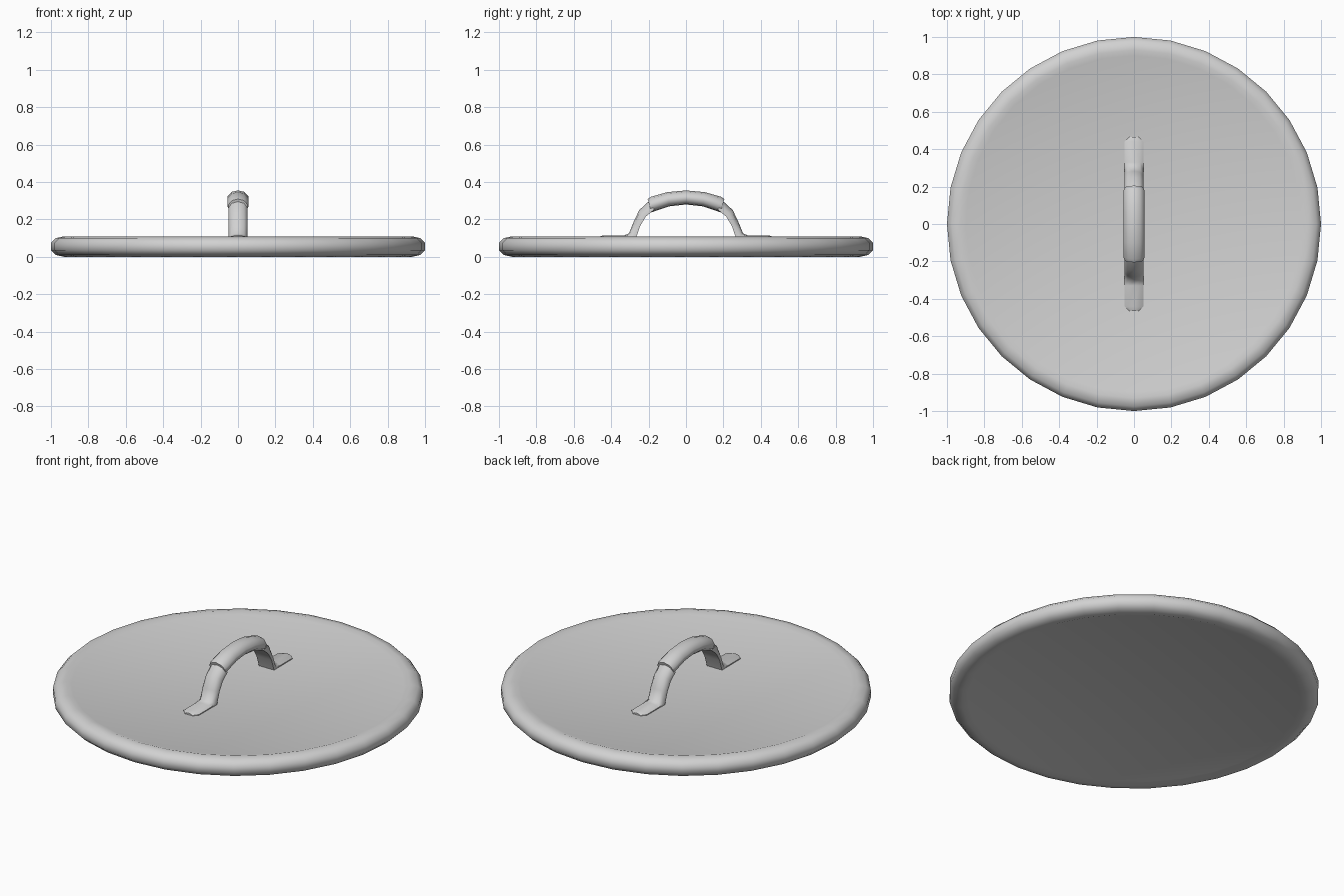
import bpy, bmesh, math
from mathutils import Vector

cube = bpy.data.objects.get("Cube")
if cube:
    bpy.data.objects.remove(cube, do_unlink=True)

metal = bpy.data.materials.new("light_grey_metal")
metal.use_nodes = True
grey = (0.64, 0.64, 0.64, 1)
metal.diffuse_color = grey
metal.node_tree.nodes["Principled BSDF"].inputs["Base Color"].default_value = grey


def finish(name, bm, angle):
    bmesh.ops.recalc_face_normals(bm, faces=bm.faces)
    mesh = bpy.data.meshes.new(name)
    bm.to_mesh(mesh)
    bm.free()
    obj = bpy.data.objects.new(name, mesh)
    bpy.context.collection.objects.link(obj)
    mesh.materials.append(metal)
    bpy.ops.object.select_all(action='DESELECT')
    obj.select_set(True)
    bpy.context.view_layer.objects.active = obj
    bpy.ops.object.shade_smooth_by_angle(angle=math.radians(angle))
    return obj


def bridge(bm, loops, closed=True):
    for a, b in zip(loops, loops[1:]):
        n = len(a)
        for i in range(n):
            bm.faces.new((a[i], a[(i + 1) % n], b[(i + 1) % n], b[i]))


# Lid plate: a rounded rim around shallow recessed discs above and below
SIDES = 32
HEIGHT = 0.11
upper = [(0.9, 0.1), (0.93, HEIGHT), (0.975, 0.1), (1.0, 0.075)]
profile = upper + [(r, HEIGHT - z) for r, z in reversed(upper)]
bm = bmesh.new()
rings = []
for r, z in profile:
    angles = [math.tau * i / SIDES for i in range(SIDES)]
    rings.append([bm.verts.new((r * math.cos(a), r * math.sin(a), z)) for a in angles])
bridge(bm, rings)
for ring, z in ((rings[0], 0.096), (rings[-1], HEIGHT - 0.096)):
    hub = bm.verts.new((0, 0, z))
    for i in range(SIDES):
        bm.faces.new((hub, ring[i], ring[(i + 1) % SIDES]))
finish("lid_plate", bm, 60)


def sweep(name, stations, section):
    """Sweep a section along stations of (outer y, z), (inner y, z), half width."""
    bm = bmesh.new()
    loops = []
    for outer, inner, width in stations:
        o, i = Vector((0, *outer)), Vector((0, *inner))
        loops.append([bm.verts.new(i.lerp(o, t) + Vector((u * width, 0, 0)))
                      for u, t in section])
    bridge(bm, loops)
    bm.faces.new(loops[0])
    bm.faces.new(loops[-1])
    return finish(name, bm, 50)


def mirrored(half):
    return [((-o[0], o[1]), (-i[0], i[1]), w) for o, i, w in half]


# Handle legs: domed straps that flatten into feet with tapered tips
strap = [(-1, 0), (-1, 0.45), (-0.65, 0.85), (0, 1),
         (0.65, 0.85), (1, 0.45), (1, 0)]
leg = [((0.465, 0.108), (0.465, 0.094), 0.025),
       ((0.44, 0.115), (0.44, 0.094), 0.05),
       ((0.33, 0.115), (0.33, 0.094), 0.05),
       ((0.305, 0.125), (0.27, 0.094), 0.05),
       ((0.283, 0.18), (0.245, 0.165), 0.05),
       ((0.25, 0.25), (0.215, 0.215), 0.05),
       ((0.19, 0.305), (0.17, 0.252), 0.05)]
sweep("handle_leg_back", leg, strap)
sweep("handle_leg_front", mirrored(leg), strap)

# Grip: thicker rounded bar arching between the legs
bar = [(-0.6, 0.05), (-1, 0.3), (-1, 0.6), (-0.6, 0.9), (0, 1),
       (0.6, 0.9), (1, 0.6), (1, 0.3), (0.6, 0.05), (0, 0)]
grip = [((0.205, 0.309), (0.185, 0.237), 0.05),
        ((0.187, 0.321), (0.165, 0.245), 0.056),
        ((0.1, 0.346), (0.09, 0.27), 0.056)]
middle = [((0, 0.355), (0, 0.28), 0.056)]
sweep("handle_grip", grip + middle + mirrored(grip)[::-1], bar)
